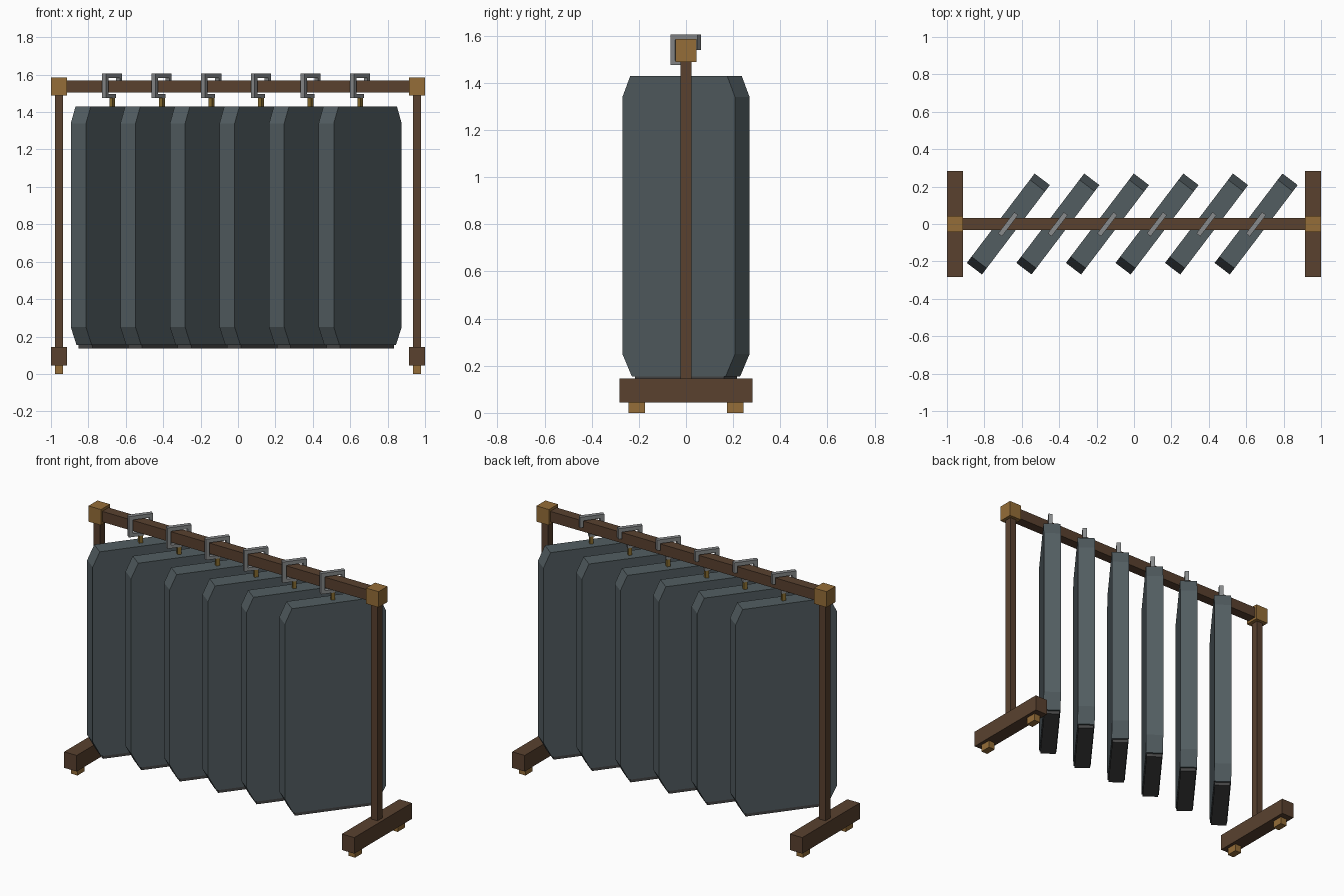
import bpy, bmesh, math
from mathutils import Matrix

if "Cube" in bpy.data.objects:
    bpy.data.objects.remove(bpy.data.objects["Cube"])


def material(name, rgb):
    m = bpy.data.materials.new(name)
    m.diffuse_color = (*rgb, 1)
    m.use_nodes = True
    m.node_tree.nodes["Principled BSDF"].inputs["Base Color"].default_value = m.diffuse_color
    return m


WOOD = material("dark_wood", (0.10, 0.053, 0.028))
TAN = material("tan_wood", (0.30, 0.155, 0.04))
CLOTH = material("bag_cloth", (0.085, 0.11, 0.12))
HEM = material("hem_cloth", (0.06, 0.06, 0.06))
STEEL = material("steel", (0.25, 0.26, 0.265))
BRASS = material("brass", (0.26, 0.16, 0.03))


def finish(name, bm, mat, matrix=Matrix()):
    bmesh.ops.recalc_face_normals(bm, faces=bm.faces)
    me = bpy.data.meshes.new(name)
    bm.to_mesh(me)
    bm.free()
    me.materials.append(mat)
    ob = bpy.data.objects.new(name, me)
    ob.matrix_world = matrix
    bpy.context.collection.objects.link(ob)
    return ob


def box(name, x, y, z, mat, matrix=Matrix()):
    """Box from (min, max) pairs."""
    bm = bmesh.new()
    size = [b - a for a, b in (x, y, z)]
    mid = [(a + b) / 2 for a, b in (x, y, z)]
    bmesh.ops.create_cube(bm, size=1, matrix=Matrix.Translation(mid) @ Matrix.Diagonal((*size, 1)))
    return finish(name, bm, mat, matrix)


def slab(name, outline, thickness, mat, matrix):
    """Extrude an x-z outline symmetrically along local y."""
    bm = bmesh.new()
    face = bm.faces.new([bm.verts.new((u, -thickness / 2, z)) for u, z in outline])
    ext = bmesh.ops.extrude_face_region(bm, geom=[face])
    verts = [v for v in ext["geom"] if isinstance(v, bmesh.types.BMVert)]
    bmesh.ops.translate(bm, verts=verts, vec=(0, thickness, 0))
    return finish(name, bm, mat, matrix)


# Frame: rail, then posts, feet, pads and corner blocks on both sides
box("top_rail", (-0.93, 0.93), (-0.031, 0.031), (1.504, 1.57), WOOD)
for side, s in (("left", -1), ("right", 1)):
    at = Matrix.Translation((s * 0.957, 0, 0))
    box(side + "_post", (-0.022, 0.022), (-0.024, 0.024), (0.10, 1.52), WOOD, at)
    box(side + "_foot", (-0.043, 0.043), (-0.283, 0.283), (0.045, 0.145), WOOD, at)
    box(side + "_corner_block", (-0.043, 0.043), (-0.044, 0.044), (1.488, 1.586), TAN, at)
    for end, y in (("front", -0.21), ("back", 0.21)):
        box(f"{side}_{end}_pad", (-0.022, 0.022), (y - 0.035, y + 0.035), (0, 0.05), TAN, at)

# Hanging bags turned on the rail, each with hem, pin and hook
bag = [(-0.25, 0.155), (0.25, 0.155), (0.30, 0.25), (0.30, 1.34),
       (0.258, 1.43), (-0.258, 1.43), (-0.30, 1.34), (-0.30, 0.25)]
hook = [(0.016, 1.476), (0.016, 1.496), (-0.05, 1.496), (-0.05, 1.582), (0.05, 1.582),
        (0.05, 1.54), (0.07, 1.54), (0.07, 1.606), (-0.073, 1.606), (-0.073, 1.476)]
for i in range(6):
    m = Matrix.Translation((-0.672 + 0.265 * i, 0, 0)) @ Matrix.Rotation(math.radians(52.8), 4, 'Z')
    slab(f"garment_bag_{i + 1}", bag, 0.102, CLOTH, m)
    box(f"bag_hem_{i + 1}", (-0.238, 0.238), (-0.046, 0.046), (0.135, 0.165), HEM, m)
    box(f"hook_pin_{i + 1}", (-0.011, 0.011), (-0.011, 0.011), (1.42, 1.486), BRASS, m)
    slab(f"hook_{i + 1}", hook, 0.026, STEEL, m)
